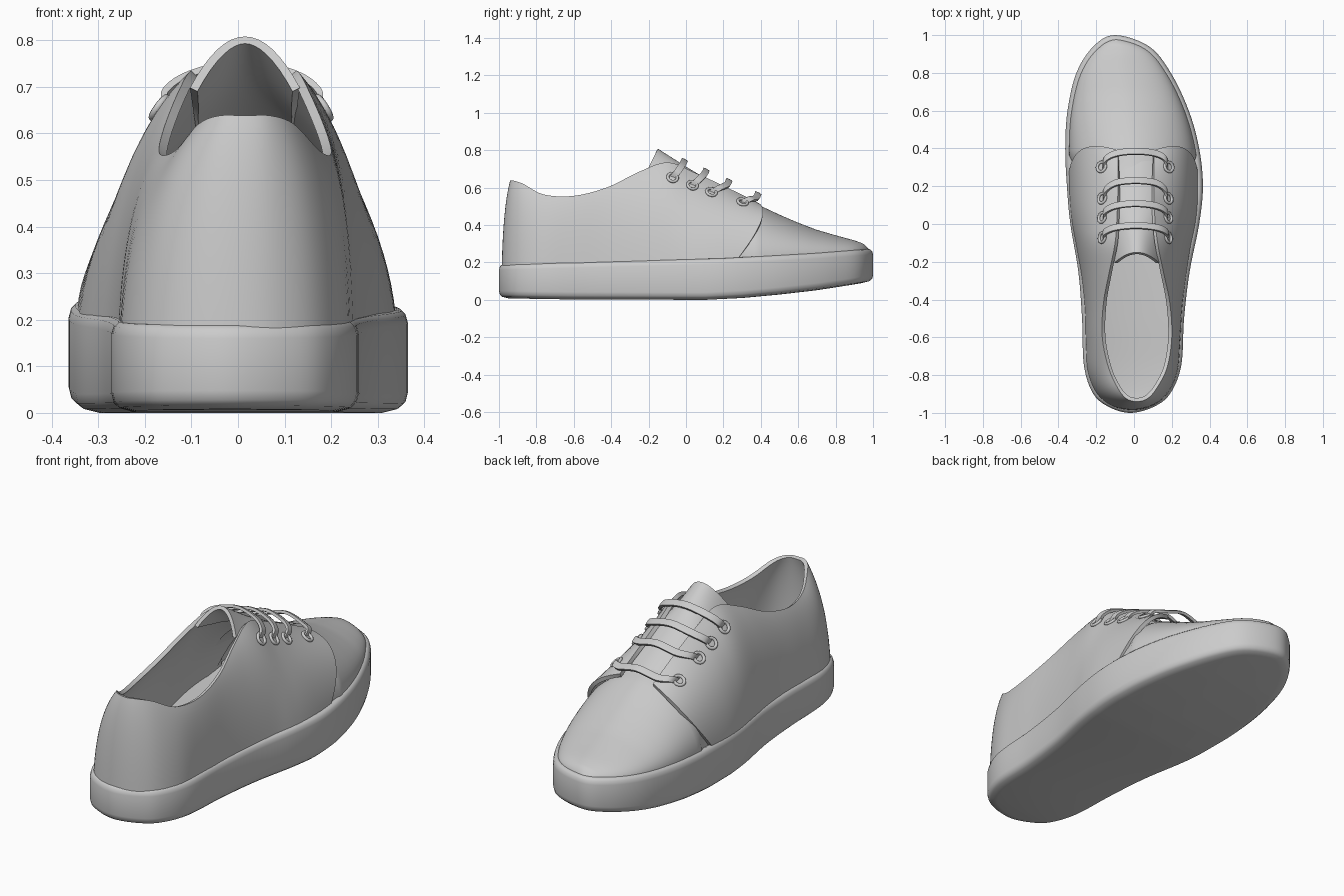
import bpy, bmesh, math
from mathutils import Vector as V

if "Cube" in bpy.data.objects:
    bpy.data.objects.remove(bpy.data.objects["Cube"])


def lerp(table, y):
    for (a, p), (b, q) in zip(table, table[1:]):
        if y <= b:
            t = max(0, (y - a) / (b - a))
            return p + (q - p) * t
    return table[-1][1]


def spline(pts, u, closed=False):
    n = len(pts)
    i = math.floor(u) if closed else min(math.floor(u), n - 2)
    t = u - i
    g = lambda k: pts[k % n] if closed else pts[max(0, min(n - 1, k))]
    a, b, c, d = g(i - 1), g(i), g(i + 1), g(i + 2)
    return 0.5 * (2 * b + (c - a) * t + (2 * a - 5 * b + 4 * c - d) * t * t
                  + (3 * b - a - 3 * c + d) * t ** 3)


def make(name, verts, faces, thick=0, angle=40):
    me = bpy.data.meshes.new(name)
    me.from_pydata([tuple(v) for v in verts], [], faces)
    bm = bmesh.new()
    bm.from_mesh(me)
    bmesh.ops.remove_doubles(bm, verts=bm.verts, dist=0.0005)
    if not thick:
        bmesh.ops.recalc_face_normals(bm, faces=bm.faces)
    bm.to_mesh(me)
    bm.free()
    ob = bpy.data.objects.new(name, me)
    bpy.context.collection.objects.link(ob)
    if thick:
        m = ob.modifiers.new("thickness", 'SOLIDIFY')
        m.thickness, m.offset = thick, -1
    bpy.ops.object.select_all(action='DESELECT')
    ob.select_set(True)
    bpy.context.view_layer.objects.active = ob
    if thick:
        bpy.ops.object.modifier_apply(modifier="thickness")
    bpy.ops.object.shade_smooth_by_angle(angle=math.radians(angle))
    return ob


def grid(name, rows, thick=0):
    n = len(rows[0])
    faces = [(i * n + j, (i + 1) * n + j, (i + 1) * n + j + 1, i * n + j + 1)
             for i in range(len(rows) - 1) for j in range(n - 1)]
    return make(name, [p for r in rows for p in r], faces, thick)


# Plan outline: y, left x, right x
plan = [(1, -.1, -.1), (.94, -.215, .08), (.8, -.305, .195), (.6, -.352, .29), (.4, -.364, .345),
        (.2, -.355, .365), (0, -.337, .345), (-.25, -.295, .295), (-.5, -.275, .265),
        (-.75, -.265, .25), (-.9, -.215, .19), (-.97, -.13, .10), (-1, -.02, -.02)]
loop = [V((r, y, 0)) for y, l, r in plan] + [V((l, y, 0)) for y, l, r in plan[-2:0:-1]]
SUB = 6
N = len(loop) * SUB
outline = [spline(loop, i / SUB, True) for i in range(N)]


def inset(i, d):
    t = (outline[(i + 1) % N] - outline[i - 1]).normalized()
    return outline[i] + V((t.y, -t.x, 0)) * d


top = lambda y: lerp([(-1, .19), (.2, .222), (.7, .25), (1, .272)], y)
bottom = lambda y: lerp([(-1, .008), (-.6, .002), (.1, 0), (.3, .01), (.5, .028), (.7, .05), (1, .092)], y)

# Sole with rounded edges; caps are strips running left to right
profile = [(.05, 0, 0), (.018, 0, .008), (.005, 0, .02), (0, 0, .04), (0, 1, -.03),
           (.005, 1, -.012), (.014, 1, -.003), (.025, 1, 0), (.05, 1, -.01)]
verts, faces = [], []
for d, side, dz in profile:
    for i in range(N):
        p = inset(i, d)
        y = outline[i].y
        verts.append(V((p.x, p.y, (top(y) if side else bottom(y)) + dz)))
for k in range(len(profile) - 1):
    for i in range(N):
        j = (i + 1) % N
        faces.append((k * N + i, k * N + j, k * N + N + j, k * N + N + i))
for base in (0, (len(profile) - 1) * N):
    for i in range(N // 2):
        q = [i, i + 1, (N - i - 1) % N, (N - i) % N]
        faces.append([base + k for k in dict.fromkeys(q)])
make("sole", verts, faces)

# Vamp: arched sections over the toe
ridge = [(.2, .585), (.3, .545), (.4, .502), (.5, .455), (.6, .412), (.7, .374), (.8, .345),
         (.9, .318), (.95, .30), (.985, .262)]
rows = []
for i in range(N // 2):
    if outline[i].y < .2:
        break
    a, b = inset(i, .02), inset((N - i) % N, .02)
    c, w, y = (a.x + b.x) / 2, abs(a.x - b.x) / 2, a.y
    z0 = top(y) - .015
    h = max(.002, lerp(ridge, y) - z0)
    if y < .36:
        w *= .955
        h *= .985
    row = []
    for k in range(33):
        t = math.pi * k / 32
        x = math.cos(t)
        row.append(V((c + w * math.copysign(abs(x) ** 1.15, x), y, z0 + h * math.sin(t))))
    rows.append(row)
grid("toe_vamp", rows)

# Quarters: base y, left x, right x, then top-line y, left x, right x, z
quarter = [(.27, -.345, .338, .39, -.085, .105, .517), (.12, -.34, .338, .2, -.085, .105, .61),
           (0, -.327, .325, .04, -.09, .11, .683), (-.12, -.305, .30, -.1, -.10, .125, .735),
           (-.28, -.277, .275, -.25, -.13, .155, .685), (-.45, -.26, .255, -.42, -.162, .19, .602),
           (-.62, -.255, .245, -.6, -.168, .2, .556), (-.78, -.245, .23, -.76, -.135, .175, .563),
           (-.9, -.195, .175, -.87, -.085, .12, .62), (-.965, -.11, .09, -.925, -.04, .07, .638),
           (-.985, -.01, -.01, -.94, .015, .015, .638)]


def column(row, side):
    P = V((row[1 + side], row[0], top(row[0]) - .015))
    Q = V((row[4 + side], row[3], row[6]))
    C = P + (Q - P) * .15
    C.z = P.z + (Q.z - P.z) * .7
    if row[0] > .2:
        C = V((P.x + (Q.x - P.x) * .1, .47, P.z + (Q.z - P.z) * .84))
    elif row[0] > .1:
        C.z += .03
    return P, C, Q


cols = [column(r, 0) for r in quarter] + [column(r, 1) for r in quarter[-2::-1]]
curves = list(zip(*cols))
LAST = len(cols) - 1


def wall(u, t):
    P, C, Q = (spline(c, u) for c in curves)
    return P * (1 - t) ** 2 + C * 2 * t * (1 - t) + Q * t * t


grid("quarters", [[wall(i / 5, j / 16) for j in range(17)] for i in range(LAST * 5 + 1)], .02)

# Tongue: y, z, half width, edge drop, end sweep
tongue = [V(r) for r in ((.34, .518, .09, .02, 0), (.2, .6, .10, .025, 0), (.05, .682, .11, .04, 0),
                         (-.07, .757, .115, .08, .03), (-.15, .808, .118, .11, .055))]
rows = []
for i in range(25):
    y, z, w, drop, sweep = spline(tongue, i / 6)
    rows.append([V((.015 + w * s, y - sweep * s * s, z - drop * s * s))
                 for s in (k / 8 - 1 for k in range(17))])
grid("tongue", rows, .018)


def normal(u, t):
    e = .05
    return (wall(u + e, t) - wall(u - e, t)).cross(wall(u, t + e) - wall(u, t - e)).normalized()


# Laces and eyelets, one row each
for n, u in enumerate((2.75, 1.95, 1.22, .5), 1):
    ends = []
    for side, uu, ue in (("left", u, u - .32), ("right", LAST - u, LAST - u + .32)):
        p, nor = wall(uu, .79), normal(uu, .79)
        bpy.ops.mesh.primitive_torus_add(major_radius=.026, minor_radius=.008, major_segments=24,
                                         minor_segments=8, location=p + nor * .003,
                                         rotation=nor.to_track_quat('Z', 'Y').to_euler())
        bpy.context.object.name = f"eyelet_{side}_{n}"
        bpy.ops.object.shade_smooth()
        ends.append((p - nor * .006, (p + wall(ue, .94)) / 2 + nor * .026,
                     wall(ue, .97) + V((0, .005, .024))))
    (a, a1, a2), (b, b1, b2) = ends
    mid = (a2 + b2) / 2 + V((0, .012, .024))
    path = [a, a1, a2, mid, b2, b1, b]
    across = V((0, .88, -.47)) * .018
    rows = []
    for i in range(37):
        p = spline(path, i / 6)
        rows.append([p - across, p + V((0, .001, .002)), p + across])
    grid(f"lace_{n}", rows, .014)
